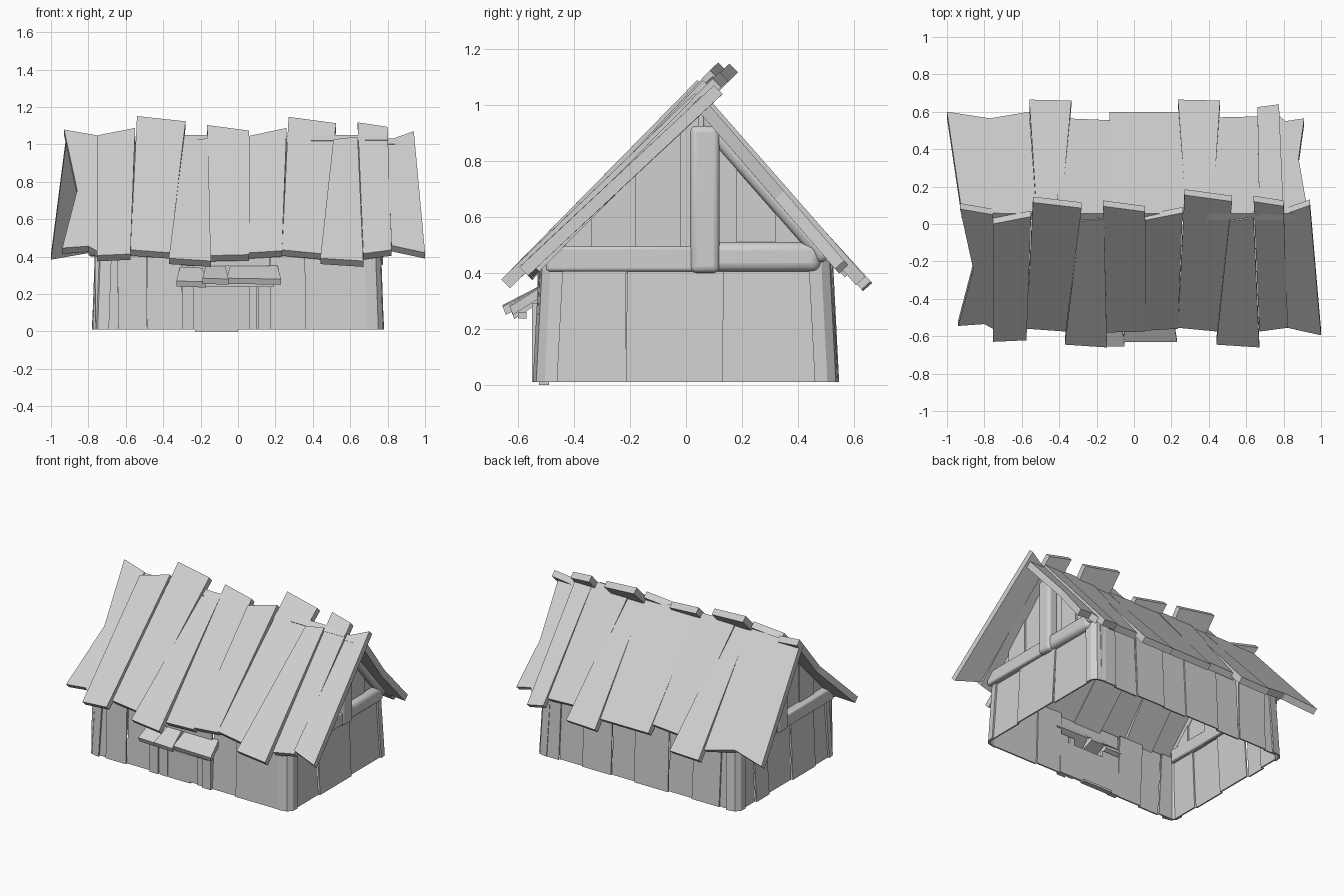
import bpy, bmesh, random
from mathutils import Vector

random.seed(4)
cube = bpy.data.objects.get("Cube")
if cube:
    bpy.data.objects.remove(cube)

grey = bpy.data.materials.new("weathered grey")
grey.use_nodes = True
grey.diffuse_color = (0.63, 0.63, 0.63, 1)
grey.node_tree.nodes["Principled BSDF"].inputs["Base Color"].default_value = grey.diffuse_color


def slab(name, outline, push):
    """Solid board: an outline of points extruded along a vector."""
    bm = bmesh.new()
    push = Vector(push)
    a = [bm.verts.new(p) for p in outline]
    b = [bm.verts.new(Vector(p) + push) for p in outline]
    bm.faces.new(a)
    bm.faces.new(b[::-1])
    for i in range(len(a)):
        j = (i + 1) % len(a)
        bm.faces.new((a[i], b[i], b[j], a[j]))
    bmesh.ops.recalc_face_normals(bm, faces=bm.faces)
    mesh = bpy.data.meshes.new(name)
    bm.to_mesh(mesh)
    bm.free()
    mesh.materials.append(grey)
    ob = bpy.data.objects.new(name, mesh)
    bpy.context.collection.objects.link(ob)
    return ob


def box(name, lo, hi):
    (x0, y0, z0), (x1, y1, z1) = lo, hi
    return slab(name, [(x0, y0, z0), (x1, y0, z0), (x1, y1, z0), (x0, y1, z0)],
                (0, 0, z1 - z0))


def smooth(ob):
    bpy.ops.object.select_all(action="DESELECT")
    ob.select_set(True)
    bpy.context.view_layer.objects.active = ob
    bpy.ops.object.shade_smooth_by_angle()


def round_edges(ob, width):
    mod = ob.modifiers.new("rounding", "BEVEL")
    mod.width = width
    mod.segments = 3
    smooth(ob)


# Roof planes
def front_z(y):
    return 1.04 + 0.99 * y


def back_z(y):
    return 1.125 - 1.14 * y


FRONT_IN = Vector((0, 0.7, -0.71)) * 0.044
BACK_IN = Vector((0, -0.75, -0.66)) * 0.044


def roof_board(name, plane, inward, outline, ridge_drop, eave_drop):
    """Board tilted by different drops at the ridge and the eave."""
    pts = []
    for x, y in outline:
        t = min(abs(y - 0.08) / 0.65, 1)
        pts.append((x, y, plane(y) - ridge_drop + (ridge_drop - eave_drop) * t))
    slab(name, pts, inward)


# Front roof boards: outline in plan, then drops at ridge and eave
front_boards = [
    ([(-.94, -.545), (-.80, -.535), (-.755, -.56), (-.755, .05), (-.93, .08), (-.86, -.24)], .04, .055),
    ([(-.755, -.63), (-.575, -.622), (-.55, .04), (-.755, .0)], -.01, .01),
    ([(-.575, -.56), (-.365, -.575), (-.28, .085), (-.54, .115)], .0, .05),
    ([(-.37, -.645), (-.145, -.66), (-.16, .025), (-.29, .015)], .035, .01),
    ([(-.15, -.58), (.06, -.575), (.06, .065), (-.165, .095)], .03, .06),
    ([(.06, -.57), (.235, -.56), (.26, .06), (.06, .02)], .01, .055),
    ([(.235, -.555), (.445, -.575), (.525, .12), (.27, .155)], .045, .055),
    ([(.44, -.645), (.67, -.66), (.64, .03), (.51, .015)], .03, .01),
    ([(.67, -.575), (.82, -.555), (.80, .095), (.64, .12)], .04, .055),
    ([(.82, -.555), (1.0, -.595), (.94, .10), (.80, .05)], .07, .03),
]
for board in front_boards:
    roof_board("front_roof_board", front_z, FRONT_IN, *board)

# Back roof boards
back_boards = [
    ([(-1.0, .60), (-.77, .565), (-.56, .60), (-.52, .055), (-.92, .06)], .02, .03),
    ([(-.56, .665), (-.335, .66), (-.39, .055), (-.52, .055)], .03, .0),
    ([(-.37, .565), (-.13, .555), (-.13, .055), (-.42, .055)], .01, .045),
    ([(-.13, .60), (.24, .60), (.28, .055), (-.13, .055)], .02, .03),
    ([(.235, .665), (.46, .66), (.42, .055), (.28, .055)], .03, .0),
    ([(.44, .57), (.66, .575), (.68, .055), (.39, .055)], .01, .045),
    ([(.66, .625), (.775, .64), (.80, .055), (.67, .055)], .01, .01),
    ([(.775, .58), (.81, .55), (.91, .565), (.88, .35), (.93, .06), (.79, .055)], .03, .04),
]
for board in back_boards:
    roof_board("back_roof_board", back_z, BACK_IN, *board)


# Walls of thin upright boards, leaning slightly inward at the top
def wall(name, cuts, place, top):
    for i, (a, b) in enumerate(zip(cuts, cuts[1:])):
        out = (i % 2) * 0.012 + random.uniform(0, 0.005)
        skew = random.uniform(-0.008, 0.008)
        pts = [place(a, out, 0.01), place(b, out, 0.01),
               place(b + skew, out - 0.02, top), place(a + skew, out - 0.02, top)]
        inner = Vector(place(a, -0.01, 0.01)) - Vector(place(a, 0, 0.01))
        slab(name, pts, inner)


def front_place(x, out, z):
    return (x, -0.525 - out, z)


def back_place(x, out, z):
    return (x, 0.525 + out, z)


wall("front_wall_board", [-.76, -.64, -.485, -.30], front_place, 0.44)
wall("front_wall_board", [.17, .36, .71], front_place, 0.44)
wall("back_wall_board", [-.72, -.63, -.42, -.24, .02, .2, .42, .6, .72], back_place, 0.46)

end_cuts = {1: [-.50, -.215, .13, .48], -1: [-.50, -.31, -.06, .2, .34, .48]}
for side in (-1, 1):
    def end_place(y, out, z):
        return (side * (0.765 + out), y, z)

    wall("end_wall_board", end_cuts[side], end_place, 0.42)

    # Curved corner boards
    for s in (-1, 1):
        plan = [(.78, .46), (.775, .505), (.75, .535), (.69, .547),
                (.69, .535), (.74, .523), (.763, .50), (.768, .46)]
        smooth(slab("corner_board", [(side * x, s * y, .01) for x, y in plan],
                    (-side * .015, -s * .022, .43)))

    # Gable boards cut to the roof slope
    cuts = [-.50, -.34, -.18, -.02, .045, .18, .32, .48]
    for i, (a, b) in enumerate(zip(cuts, cuts[1:])):
        x = side * (0.738 + 0.01 * (i % 2))

        def under(y):
            return min(front_z(y), back_z(y)) - 0.07
        slab("gable_board", [(x, a, .40), (x, b, .40), (x, b, under(b)), (x, a, under(a))],
             (-side * .012, 0, 0))

    # Gable timbers: tie beam, king post and rafters
    xi, xo = side * 0.72, side * 0.79
    round_edges(box("tie_beam_front", (xi, -.50, .405), (xo, .03, .495)), .012)
    round_edges(box("tie_beam_back", (xi, .03, .405), (xo, .48, .51)), .03)
    round_edges(box("king_post", (xi, .015, .40), (xo + side * .012, .12, .925)), .022)
    rafter = slab("front_rafter",
                  [(xi, y, front_z(y) - d) for y, d in
                   ((-.52, .06), (.04, .06), (.04, .10), (-.48, .10))],
                  (xo - xi, 0, 0))
    round_edges(rafter, .01)
    rafter = slab("back_rafter",
                  [(xi, y, back_z(y) - d) for y, d in
                   ((.06, .05), (.53, .05), (.48, .15), (.06, .15))],
                  (xo - xi, 0, 0))
    round_edges(rafter, .025)

# Doorway: planks, jambs and sill, with a gap under the awning
for a, b in ((-.19, -.055), (-.055, .01), (.01, .11)):
    box("door_plank", (a, -.525, .01), (b, -.51, .245))
for a, b, y in ((-.30, -.235, -.545), (-.235, -.17, -.53), (.06, .10, -.535), (.11, .175, -.55)):
    box("door_jamb", (a, y, .01), (b, -.51, .29))
box("wall_over_door", (-.30, -.53, .35), (.17, -.515, .44))
box("door_sill", (-.23, -.525, 0), (.0, -.49, .015))

# Awning over the door
for x0, x1, y, z in ((-.33, -.17, -.625, .27), (-.19, -.05, -.655, .285), (-.06, .23, -.63, .285)):
    slab("awning_board", [(x0, y, z), (x1, y, z - .005), (x1 - .02, -.51, z + .07),
                          (x0 + .02, -.51, z + .075)], (0, .012, -.03))
box("awning_batten", (-.28, -.60, .237), (.19, -.57, .26))
